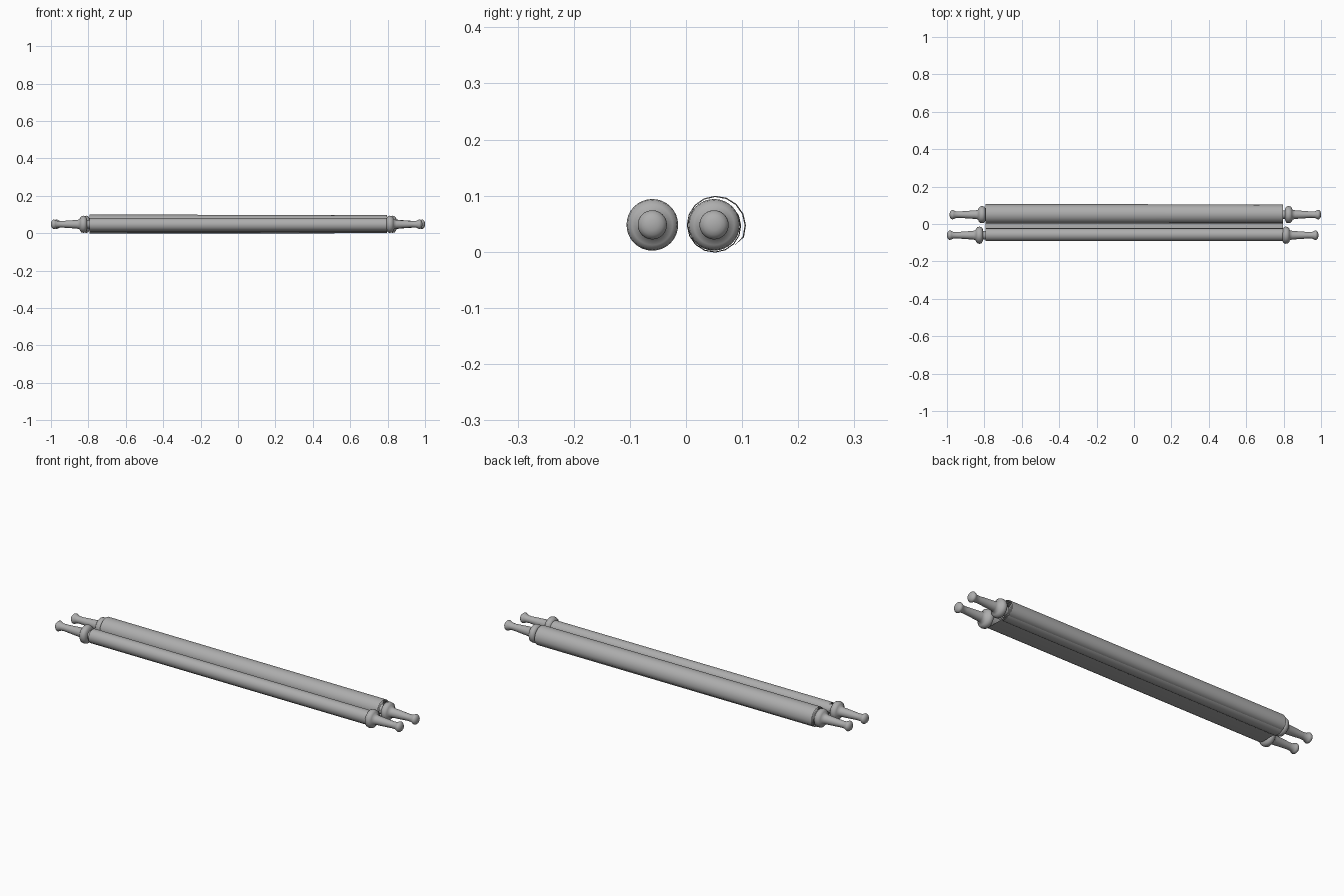
import bpy, bmesh, math

if "Cube" in bpy.data.objects:
    bpy.data.objects.remove(bpy.data.objects["Cube"])

# Mid-grey finish
grey = bpy.data.materials.new("mid_grey")
grey.diffuse_color = (0.42, 0.42, 0.42, 1)
grey.use_nodes = True
grey.node_tree.nodes["Principled BSDF"].inputs["Base Color"].default_value = grey.diffuse_color


def make_object(name, verts, faces, angle=40):
    mesh = bpy.data.meshes.new(name)
    mesh.from_pydata(verts, [], faces)
    mesh.materials.append(grey)
    bm = bmesh.new()
    bm.from_mesh(mesh)
    bmesh.ops.remove_doubles(bm, verts=bm.verts, dist=1e-5)
    bmesh.ops.recalc_face_normals(bm, faces=bm.faces)
    bm.to_mesh(mesh)
    bm.free()
    ob = bpy.data.objects.new(name, mesh)
    bpy.context.collection.objects.link(ob)
    bpy.ops.object.select_all(action='DESELECT')
    ob.select_set(True)
    bpy.context.view_layer.objects.active = ob
    bpy.ops.object.shade_smooth_by_angle(angle=math.radians(angle))
    return ob


# Turned roller: half profile (x, radius), mirrored about its middle
HALF = [(0.0, 0.022), (0.800, 0.022), (0.802, 0.034), (0.808, 0.043),
        (0.818, 0.046), (0.830, 0.044), (0.837, 0.036), (0.841, 0.026),
        (0.855, 0.023), (0.90, 0.020), (0.94, 0.017), (0.960, 0.018),
        (0.970, 0.023), (0.977, 0.026), (0.983, 0.024), (0.989, 0.018),
        (0.992, 0.010), (0.993, 0.0)]


def roller(name, cx, cy, cz, n=32):
    prof = [(-x, r) for x, r in reversed(HALF[1:])] + HALF
    verts, faces = [], []
    for x, r in prof:
        for i in range(n):
            a = 2 * math.pi * i / n
            verts.append((cx + x, cy + r * math.cos(a), cz + r * math.sin(a)))
    for k in range(len(prof) - 1):
        for i in range(n):
            j = (i + 1) % n
            faces.append((k * n + i, k * n + j, (k + 1) * n + j, (k + 1) * n + i))
    return make_object(name, verts, faces, 75)


roller("front_roller", -0.007, -0.06, 0.048)
roller("back_roller", 0.007, 0.05, 0.048)


# Rolled sheet: one thin strip spiralling onto each roller
def spiral(cy, cz, r_in, r_out, turns, direction, per_turn=16):
    count = int(turns * per_turn)
    pts = []
    for i in range(count + 1):
        t = i / count
        a = -math.pi / 2 + direction * 2 * math.pi * turns * t
        r = r_out + (r_in - r_out) * t
        pts.append((cy + r * math.cos(a), cz + r * math.sin(a)))
    return pts


def sheet_path(r_back):
    front = spiral(-0.056, 0.047, 0.023, 0.037, 3, -1)
    back = spiral(0.052, 0.047, 0.023, r_back, 4, 1)
    # the sheet leaves the back roll along a flat bottom run
    return front[::-1] + [(0.052, 0.010), (0.085, 0.010)] + back[3:]


# the back roll is wound slightly looser at its left end
left, right = sheet_path(0.057), sheet_path(0.0545)
verts = []
for (ya, za), (yb, zb) in zip(left, right):
    verts += [(-0.795, ya, za), (0.797, yb, zb)]
faces = [(2 * i, 2 * i + 1, 2 * i + 3, 2 * i + 2) for i in range(len(left) - 1)]
make_object("rolled_sheet", verts, faces, 50)
